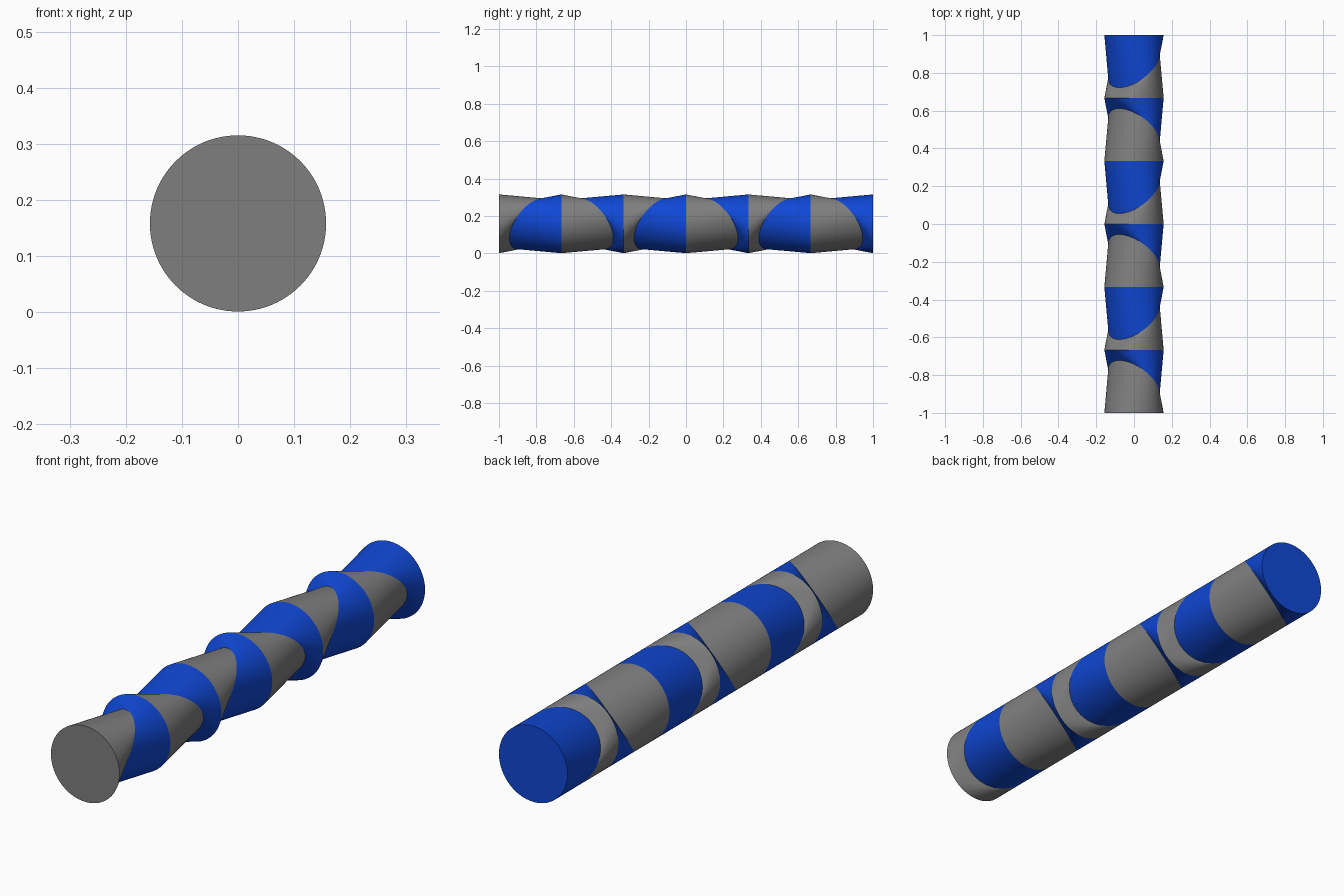
import bpy, bmesh, math
from mathutils import Vector

if "Cube" in bpy.data.objects:
    bpy.data.objects.remove(bpy.data.objects["Cube"], do_unlink=True)

RADIUS = 0.157
SIDES = 96
SECTIONS = 6
STEP = 2.0 / SECTIONS
TILT = math.radians(45)
CENTRE_Z = 0.158
# The two diagonal directions across the rod; rings tilt around ACROSS
LEAN = Vector((1, 0, -1)).normalized()
ACROSS = Vector((1, 0, 1)).normalized()


def material(name, rgb):
    mat = bpy.data.materials.new(name)
    mat.use_nodes = True
    color = (*rgb, 1.0)
    mat.diffuse_color = color
    bsdf = mat.node_tree.nodes["Principled BSDF"]
    bsdf.inputs["Base Color"].default_value = color
    bsdf.inputs["Roughness"].default_value = 0.6
    return mat


GRAY = material("gray", (0.21, 0.21, 0.21))
BLUE = material("royal_blue", (0.005, 0.065, 0.68))


def ring(y, tilt):
    """Circle of equal radius centred on the rod axis, leaning by tilt."""
    lean = LEAN * math.cos(tilt) + Vector((0, 1, 0)) * math.sin(tilt)
    centre = Vector((0, y, CENTRE_Z))
    angles = (2 * math.pi * i / SIDES for i in range(SIDES))
    return [centre + RADIUS * (lean * math.cos(a) + ACROSS * math.sin(a))
            for a in angles]


def link(name, ring_a, ring_b, mat, cap_a=False, cap_b=False):
    """Skin stretched between two rings, closed only at the rod's ends."""
    bm = bmesh.new()
    set_a = {bm.verts.new(p) for p in ring_a}
    set_b = {bm.verts.new(p) for p in ring_b}
    bmesh.ops.convex_hull(bm, input=list(bm.verts))
    bmesh.ops.recalc_face_normals(bm, faces=list(bm.faces))
    inner = [f for f in bm.faces
             if (not cap_a and set(f.verts) <= set_a)
             or (not cap_b and set(f.verts) <= set_b)]
    bmesh.ops.delete(bm, geom=inner, context='FACES_ONLY')
    mesh = bpy.data.meshes.new(name)
    bm.to_mesh(mesh)
    bm.free()
    mesh.materials.append(mat)
    mesh.shade_smooth()
    mesh.set_sharp_from_angle(angle=math.radians(30))
    obj = bpy.data.objects.new(name, mesh)
    bpy.context.collection.objects.link(obj)


# Each section: gray link up to a tilted ring, blue link on to the next upright one
for i in range(SECTIONS):
    y = -1 + i * STEP
    tilt = TILT if i % 2 else -TILT
    start, middle, end = ring(y, 0), ring(y + STEP / 2, tilt), ring(y + STEP, 0)
    link(f"gray_link_{i + 1}", start, middle, GRAY, cap_a=(i == 0))
    link(f"blue_link_{i + 1}", middle, end, BLUE, cap_b=(i == SECTIONS - 1))
